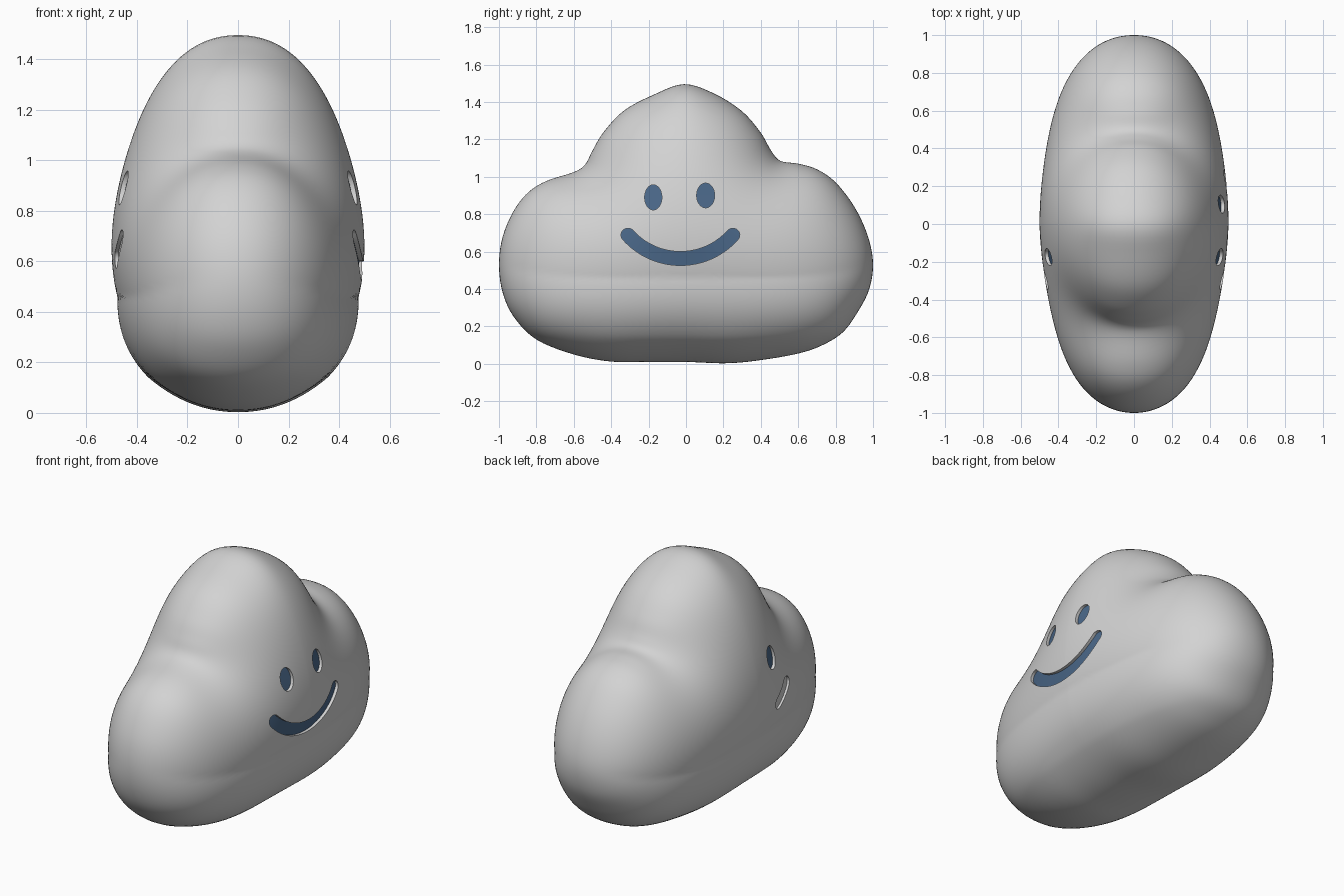
import bpy, bmesh, math

if "Cube" in bpy.data.objects:
    bpy.data.objects.remove(bpy.data.objects["Cube"])

def material(name, col):
    m = bpy.data.materials.new(name)
    m.diffuse_color = (*col, 1)
    m.use_nodes = True
    m.node_tree.nodes["Principled BSDF"].inputs["Base Color"].default_value = m.diffuse_color
    return m

GREY = material("soft grey", (0.65, 0.65, 0.65))
BLUE = material("slate blue", (0.068, 0.135, 0.245))

# cloud outline in the side plane (y, z)
KEYS = [(-.01, 1.495), (.15, 1.445), (.3, 1.35), (.4, 1.235), (.455, 1.14), (.505, 1.085), (.6, 1.07),
        (.7, 1.04), (.8, .97), (.9, .84), (.97, .69), (1, .54), (.98, .4), (.92, .28), (.84, .17),
        (.73, .1), (.6, .055), (.4, .02), (.22, .003), (0, .01), (-.2, .01), (-.4, .012), (-.6, .05),
        (-.8, .13), (-.92, .25), (-.98, .38), (-1, .53), (-.98, .68), (-.92, .82), (-.84, .92),
        (-.74, .98), (-.6, 1.025), (-.54, 1.065), (-.5, 1.14), (-.44, 1.24), (-.33, 1.355), (-.17, 1.44)]
CENTRE = (0, .57)

def spline(keys, sub):
    out, n = [], len(keys)
    for i in range(n):
        p = [keys[(i + k - 1) % n] for k in range(4)]
        for j in range(sub):
            t = j / sub
            out.append(tuple(.5 * (2 * b + (c - a) * t + (2 * a - 5 * b + 4 * c - d) * t * t
                                   + (3 * b - a - 3 * c + d) * t ** 3) for a, b, c, d in zip(*p)))
    return out

RIM = spline(KEYS, 5)
N = len(RIM)

def inflate(y, z):
    """Pillow thickness: exact sphere for a round outline, smooth bulges for lobes."""
    total = 0
    for i in range(N):
        ay, az = RIM[i][0] - y, RIM[i][1] - z
        by, bz = RIM[(i + 1) % N][0] - y, RIM[(i + 1) % N][1] - z
        cr, dt = ay * bz - az * by, ay * by + az * bz
        ln = math.hypot(by - ay, bz - az)
        total += ln / dt if abs(cr) < 1e-9 else ln * math.atan2(cr, dt) / cr
    return abs(1 / total) ** .48

SCALE = .5 / inflate(0, .68)

def thickness(y, z):
    seam = .14 + .08 * abs(y) ** 5          # crease where the base panel starts
    fuller = 1 + .18 * min(1, max(0, 1 - (z - seam) / .32))
    return SCALE * inflate(y, z) * fuller * (1 - .06 * max(0, -y))

# body: rings from the rim to the middle, on both sides
RINGS = 40
bm = bmesh.new()
rim = [bm.verts.new((0, y, z)) for y, z in RIM]
half = []
for k in range(1, RINGS):
    s = math.cos(k / RINGS * math.pi / 2)
    row = [(CENTRE[0] + s * (y - CENTRE[0]), CENTRE[1] + s * (z - CENTRE[1])) for y, z in RIM]
    half.append([(thickness(y, z), y, z) for y, z in row])
for side in (1, -1):
    prev = rim
    for row in half:
        ring = [bm.verts.new((side * x, y, z)) for x, y, z in row]
        for i in range(N):
            j = (i + 1) % N
            bm.faces.new((prev[i], prev[j], ring[j], ring[i]))
        prev = ring
    tip = bm.verts.new((side * thickness(*CENTRE), *CENTRE))
    for i in range(N):
        bm.faces.new((prev[i], prev[(i + 1) % N], tip))
bmesh.ops.recalc_face_normals(bm, faces=bm.faces)

def make_object(name, bm):
    me = bpy.data.meshes.new(name)
    bm.to_mesh(me)
    bm.free()
    me.materials.append(GREY)
    me.materials.append(BLUE)
    ob = bpy.data.objects.new(name, me)
    bpy.context.collection.objects.link(ob)
    return ob

body = make_object("cloud_body", bm)

# cutters: strips of paired points, floor follows the surface below it
def strip_cutter(name, pairs, side, depth, floor):
    bm = bmesh.new()
    rows = []
    for a, b in pairs:
        rows.append([bm.verts.new((side * x, *p)) for p, x in
                     ((a, thickness(*a) - depth), (b, thickness(*b) - depth), (b, .6), (a, .6))])
    for r, q in zip(rows, rows[1:]):
        for k in range(4):
            f = bm.faces.new((r[k], r[(k + 1) % 4], q[(k + 1) % 4], q[k]))
            f.material_index = floor if k == 0 else 0
    bm.faces.new(rows[0])
    bm.faces.new(rows[-1])
    bmesh.ops.recalc_face_normals(bm, faces=bm.faces)
    return make_object(name, bm)

def eye_pairs(y, z, ry, rz, n=20):
    angs = [math.pi * (i + .3) / (n + .6) for i in range(n + 1)]
    return [((y - ry * math.sin(a), z + rz * math.cos(a)),
             (y + ry * math.sin(a), z + rz * math.cos(a))) for a in angs]

def smile_pairs(a0, a1, r=.376, w=.037, n=40):
    cy, cz = -.03, .939
    pairs, cap = [], w / r
    for i in range(n + 1):
        t = (1 - math.cos(math.pi * (i + .4) / (n + .8))) / 2   # denser at the round ends
        a = a0 - cap + (a1 - a0 + 2 * cap) * t
        over = max(a0 - a, a - a1, 0) / cap
        h = w * math.sqrt(max(0.01, 1 - over * over))
        pairs.append(tuple((cy + q * math.sin(a), cz - q * math.cos(a)) for q in (r + h, r - h)))
    return pairs

cutters = [
    strip_cutter("eye_cutter", eye_pairs(-.175, .89, .046, .067), 1, .018, 1),
    strip_cutter("eye_cutter", eye_pairs(.105, .90, .048, .066), 1, .018, 1),
    strip_cutter("smile_cutter", smile_pairs(-.84, .84), 1, .018, 1),
    # far side: one open eye and the end of a smile
    strip_cutter("eye_cutter", eye_pairs(-.175, .89, .046, .067), -1, .018, 1),
    strip_cutter("smile_cutter", smile_pairs(-.84, -.5), -1, .014, 0),
]
bpy.context.view_layer.objects.active = body
body.select_set(True)
for c in cutters:
    c.hide_render = True
    mod = body.modifiers.new("cut", 'BOOLEAN')
    mod.operation = 'DIFFERENCE'
    mod.solver = 'EXACT'
    mod.object = c
    bpy.ops.object.modifier_apply(modifier=mod.name)
    bpy.data.objects.remove(c)
bpy.ops.object.shade_smooth_by_angle(angle=math.radians(35))
